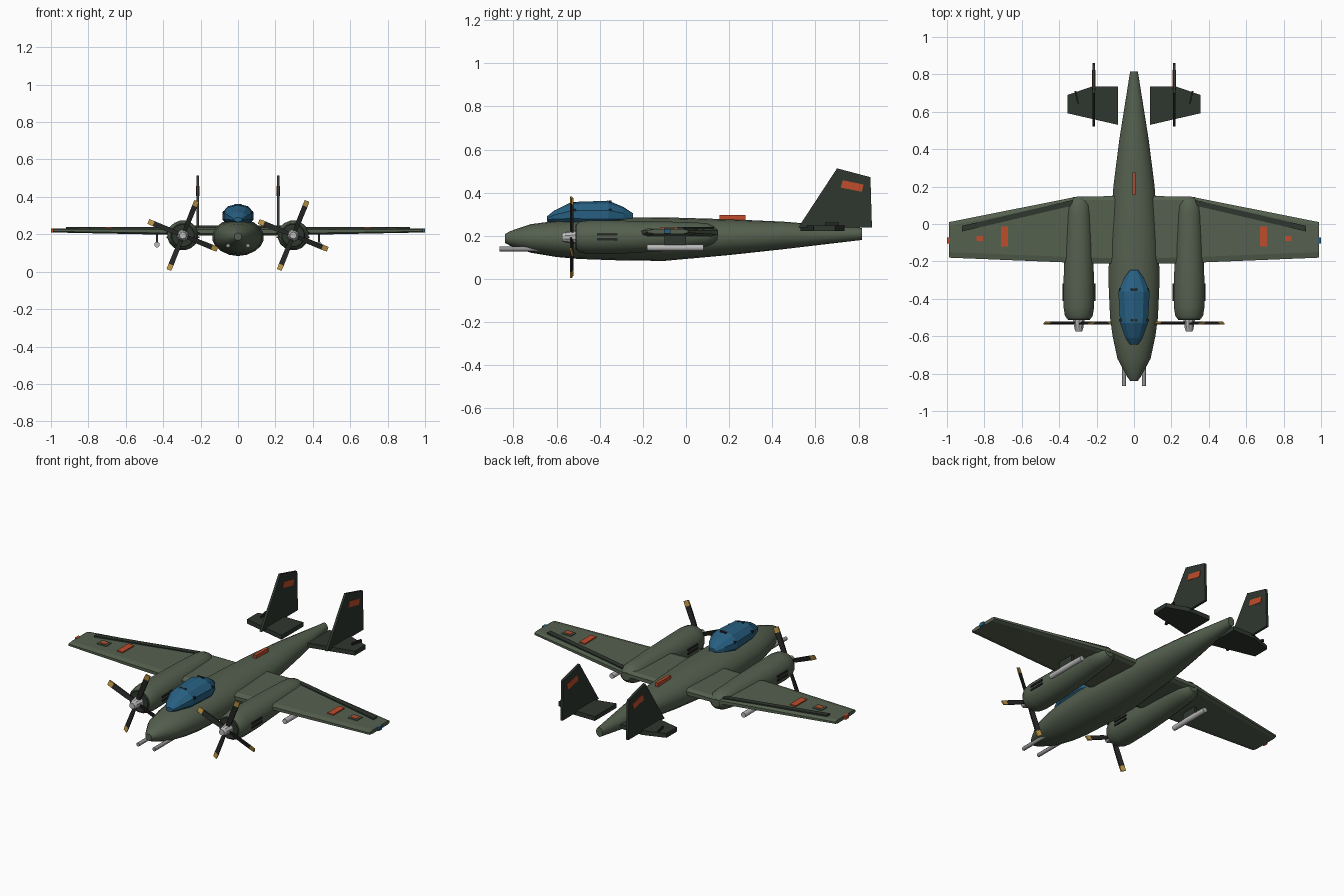
import bpy, bmesh, math
from mathutils import Vector, Matrix

if "Cube" in bpy.data.objects:
    bpy.data.objects.remove(bpy.data.objects["Cube"])


def material(name, r, g, b):
    m = bpy.data.materials.new(name)
    m.diffuse_color = (r, g, b, 1)
    m.use_nodes = True
    m.node_tree.nodes["Principled BSDF"].inputs["Base Color"].default_value = m.diffuse_color
    return m


GREEN = material("olive green", 0.09, 0.118, 0.078)
DARK = material("dark green", 0.028, 0.037, 0.028)
BLACK = material("near black", 0.018, 0.020, 0.018)
BLUE = material("glass blue", 0.020, 0.115, 0.22)
RED = material("marking red", 0.52, 0.075, 0.025)
GREY = material("metal grey", 0.30, 0.30, 0.31)
LIGHT = material("spinner grey", 0.48, 0.48, 0.48)
YELLOW = material("tip yellow", 0.50, 0.30, 0.06)


def make(name, verts, faces, mat, smooth=None):
    me = bpy.data.meshes.new(name)
    me.from_pydata([tuple(v) for v in verts], [], faces)
    bm = bmesh.new()
    bm.from_mesh(me)
    bmesh.ops.recalc_face_normals(bm, faces=bm.faces)
    bm.to_mesh(me)
    bm.free()
    me.materials.append(mat)
    ob = bpy.data.objects.new(name, me)
    bpy.context.collection.objects.link(ob)
    if smooth:
        bpy.ops.object.select_all(action='DESELECT')
        ob.select_set(True)
        bpy.context.view_layer.objects.active = ob
        bpy.ops.object.shade_smooth_by_angle(angle=math.radians(smooth))
    return ob


def skin(name, rings, mat, smooth=None):
    """Join equal-length rings into a closed, capped shell."""
    n = len(rings[0])
    faces = [(i * n + j, i * n + (j + 1) % n, (i + 1) * n + (j + 1) % n, (i + 1) * n + j)
             for i in range(len(rings) - 1) for j in range(n)]
    faces += [tuple(range(n)), tuple((len(rings) - 1) * n + j for j in range(n))]
    return make(name, [v for r in rings for v in r], faces, mat, smooth)


def body(name, x, stations, sides, mat, smooth=None):
    """Elliptical body along y; stations are (y, centre z, half width, half height)."""
    rings = []
    for y, z, rx, rz in stations:
        angles = [2 * math.pi * (k + 0.5) / sides for k in range(sides)]
        rings.append([(x + rx * math.cos(a), y, z + rz * math.sin(a)) for a in angles])
    return skin(name, rings, mat, smooth)


def plate(name, outline, z0, z1, mat):
    """Flat outline in x, y extruded in z."""
    return skin(name, [[(x, y, z) for x, y in outline] for z in (z0, z1)], mat)


def side_plate(name, outline, x0, x1, mat):
    """Flat outline in y, z extruded in x."""
    return skin(name, [[(x, y, z) for y, z in outline] for x in (x0, x1)], mat)


def box(name, x, y, z, sx, sy, sz, mat):
    hx, hy = sx / 2, sy / 2
    return plate(name, [(x - hx, y - hy), (x + hx, y - hy), (x + hx, y + hy), (x - hx, y + hy)],
                 z - sz / 2, z + sz / 2, mat)


# Fuselage
body("fuselage", 0, [
    (-.84, .188, .020, .020), (-.815, .188, .038, .034), (-.72, .188, .090, .066),
    (-.60, .186, .116, .084), (-.50, .185, .130, .092), (-.30, .185, .139, .099),
    (-.10, .185, .134, .101), (.20, .194, .112, .083), (.45, .202, .080, .064),
    (.815, .209, .021, .028)], 18, GREEN, 35)

# Canopy with small frame fittings
body("canopy", 0, [
    (-.645, .278, .022, .012), (-.61, .288, .048, .030), (-.53, .298, .078, .059),
    (-.36, .298, .088, .065), (-.29, .292, .056, .042), (-.245, .284, .022, .020)],
    10, BLUE)
for y, top in ((-.515, .356), (-.352, .362)):
    box("canopy_frame_top", 0, y, top - .003, .04, .012, .008, BLACK)
    for s in (-1, 1):
        box("canopy_frame_side", s * .070, y, .318, .022, .012, .012, BLACK)

# Dorsal marker
box("dorsal_marker", 0, .215, .282, .018, .12, .028, RED)

# Wing, one piece from tip to tip
stations = [(0, -.215, .150), (.30, -.208, .147), (.99, -.18, .01)]
stations = [(-x, a, b) for x, a, b in reversed(stations[1:])] + stations
rings = []
for x, le, te in stations:
    top, bot = .237 - .006 * abs(x), .190 + .020 * abs(x)
    mid = (top + bot) / 2
    h = (top - bot) / 2
    rings.append([(x, le, mid + h * .5), (x, le + .03, top), (x, te - .02, top),
                  (x, te, mid + h * .5), (x, te, mid - h * .5), (x, te - .02, bot),
                  (x, le + .03, bot), (x, le, mid - h * .5)])
skin("wing", rings, GREEN)

NX, NZ = .295, .194
for s in (-1, 1):
    # Control strip and wing markings
    plate("aileron", [(s * x, y) for x, y in
                      ((.92, -.040), (.92, -.010), (.33, .128), (.33, .098))], .228, .240, DARK)
    box("wing_stripe", s * .693, -.067, .235, .038, .106, .009, RED)
    box("wing_hatch", s * .825, -.078, .234, .06, .05, .006, GREEN)
    box("wing_badge", s * .825, -.078, .235, .036, .028, .008, RED)
    box("tip_light", s * .992, -.088, .221, .016, .03, .022, RED if s < 0 else BLUE)

    # Engine nacelle
    body("nacelle", s * NX, [
        (-.505, .194, .066, .066), (-.49, .194, .076, .074), (-.44, .194, .084, .080),
        (-.30, .194, .083, .078), (-.10, .198, .076, .070), (.05, .203, .067, .060),
        (.10, .205, .061, .054), (.13, .205, .047, .040), (.145, .205, .028, .024)],
        16, GREEN, 35)
    body("cowl_face", s * NX, [(-.512, NZ, .060, .060), (-.50, NZ, .066, .066)], 16, DARK)

    # Exhaust stubs on both nacelle flanks
    for t in (-1, 1):
        for z in (.184, .206):
            box("exhaust", s * NX + t * .081, -.365, z, .014, .095, .010, BLACK)

    # Spinner and four-blade propeller
    body("spinner", s * NX, [(-.575, NZ, .018, .018), (-.56, NZ, .024, .024),
                             (-.515, NZ, .032, .032), (-.505, NZ, .032, .032)], 10, LIGHT)
    for k in range(4):
        rot = Matrix.Rotation(math.radians(22 + 90 * k), 4, 'Y')
        move = Matrix.Translation((s * NX, -.53, NZ)) @ rot
        twist = .004
        for name, stops, mat in (("blade", ((.02, .009), (.07, .013), (.168, .014)), BLACK),
                                 ("blade_tip", ((.168, .0145), (.199, .013)), YELLOW)):
            skin(name, [[move @ Vector(p) for p in (
                (-w, -.004 - twist, r), (w, -.004 + twist, r),
                (w, .004 + twist, r), (-w, .004 - twist, r))] for r, w in stops], mat)

    # Nose gun and underwing tube with its pylon
    body("nose_gun", s * .053, [(-.865, .139, .011, .011), (-.66, .139, .011, .011)],
         10, GREY, 40)
    body("wing_tube", s * .433, [(-.18, .145, .015, .015), (.08, .145, .015, .015)],
         12, LIGHT, 40)
    box("tube_pylon", s * .433, -.05, .178, .012, .10, .046, DARK)

    # Tailplane
    plate("tailplane", [(s * x, y) for x, y in (
        (.085, .53), (.355, .592), (.355, .69), (.225, .735), (.085, .735))],
        .222, .248, DARK)
    plate("tail_tab", [(s * x, y) for x, y in ((.295, .645), (.303, .645), (.318, .71),
                                               (.308, .71))], .246, .262, BLACK)

    # Fin with a red patch on both faces
    fx = s * .216
    side_plate("fin", [(.52, .238), (.70, .513), (.855, .472), (.862, .238)],
               fx - .007, fx + .007, DARK)
    side_plate("fin_patch", [(.727, .458), (.823, .438), (.815, .404), (.717, .424)],
               fx - .0095, fx + .0095, RED)
